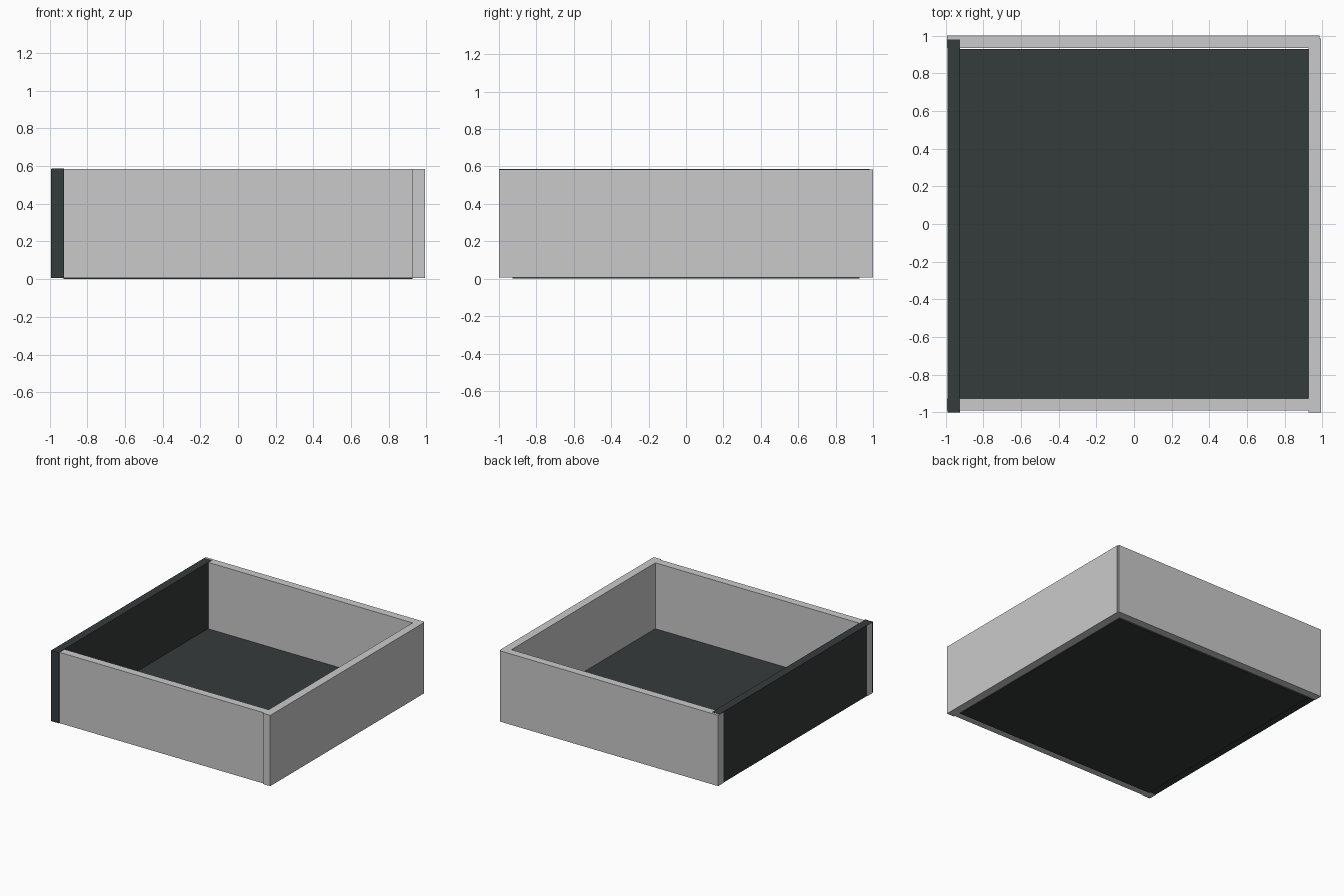
import bpy

if "Cube" in bpy.data.objects:
    bpy.data.objects.remove(bpy.data.objects["Cube"], do_unlink=True)


def make_material(name, colour):
    mat = bpy.data.materials.new(name)
    mat.use_nodes = True
    mat.diffuse_color = colour
    mat.node_tree.nodes["Principled BSDF"].inputs["Base Color"].default_value = colour
    return mat


def box(name, low, high, mat):
    """Add a box spanning two opposite corners."""
    centre = [(a + b) / 2 for a, b in zip(low, high)]
    bpy.ops.mesh.primitive_cube_add(size=1, location=centre)
    obj = bpy.context.object
    obj.name = name
    obj.scale = [b - a for a, b in zip(low, high)]
    bpy.ops.object.transform_apply(location=False, rotation=False, scale=True)
    obj.data.materials.append(mat)
    return obj


light = make_material("light grey", (0.59, 0.59, 0.59, 1))
dark = make_material("dark slate", (0.036, 0.044, 0.044, 1))

BOTTOM, TOP = 0.006, 0.585   # wall heights
OUT, IN = 0.992, 0.925       # outer and inner wall faces
LIP = 0.002                  # keeps overlapping faces apart

# Floor panel, slightly proud of the walls underneath
box("floor_panel", (-IN, -0.928, 0), (IN, 0.928, 0.046), dark)

# Walls overlap at the corners like a pinwheel
box("dark_side_wall", (LIP - OUT, -1, BOTTOM + LIP),
    (-0.922, 0.98, TOP + LIP), dark)
box("light_side_wall", (IN, -1, BOTTOM), (OUT, 0.985, TOP), light)
box("front_wall", (-OUT, -0.99, BOTTOM), (IN, -IN, TOP), light)
box("back_wall", (-OUT, 0.935, BOTTOM), (0.985, 1, TOP), light)
